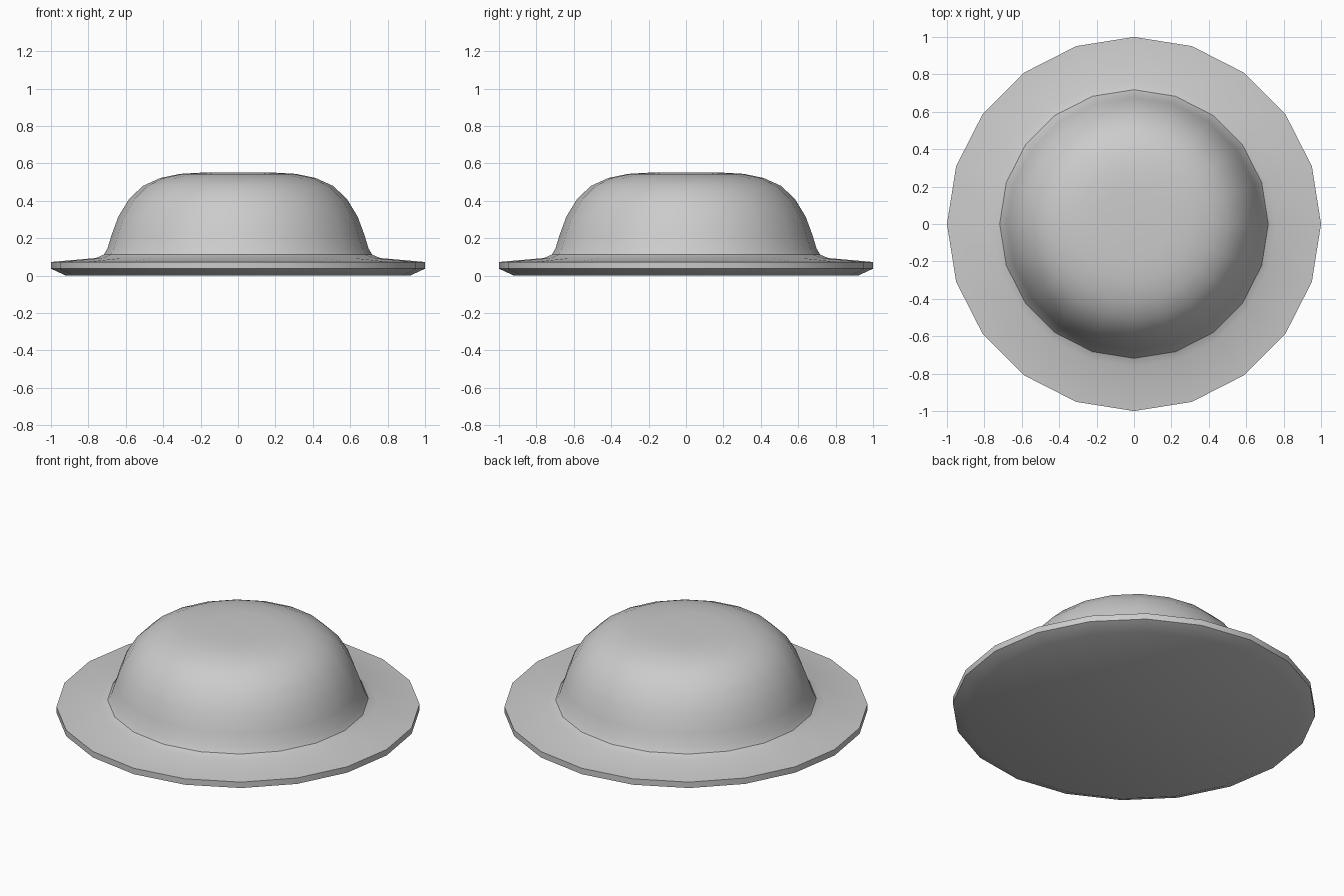
import bpy, bmesh, math

if "Cube" in bpy.data.objects:
    bpy.data.objects.remove(bpy.data.objects["Cube"])

SIDES = 20

# Half profile (radius, height): underside, brim edge, then dome up to the flat crown
profile = [
    (0.92, 0.0), (1.0, 0.037), (1.0, 0.073), (0.76, 0.094), (0.718, 0.112),
    (0.698, 0.145), (0.676, 0.217), (0.64, 0.315), (0.582, 0.41),
    (0.508, 0.48), (0.415, 0.522), (0.31, 0.544), (0.19, 0.551),
]


def lathe(name, points):
    """Spin a profile around z and close both ends."""
    bm = bmesh.new()
    rings = []
    for r, z in points:
        rings.append([bm.verts.new((r * math.cos(i * math.tau / SIDES),
                                    r * math.sin(i * math.tau / SIDES), z))
                      for i in range(SIDES)])
    for low, high in zip(rings, rings[1:]):
        for i in range(SIDES):
            j = (i + 1) % SIDES
            bm.faces.new((low[i], low[j], high[j], high[i]))
    bm.faces.new(rings[0][::-1])
    bm.faces.new(rings[-1])
    bmesh.ops.recalc_face_normals(bm, faces=bm.faces)
    mesh = bpy.data.meshes.new(name)
    bm.to_mesh(mesh)
    bm.free()
    obj = bpy.data.objects.new(name, mesh)
    bpy.context.collection.objects.link(obj)
    return obj


# Domed button with a flat brim
button = lathe("domed_button", profile)
bpy.context.view_layer.objects.active = button
button.select_set(True)
bpy.ops.object.shade_smooth_by_angle(angle=math.radians(30))
